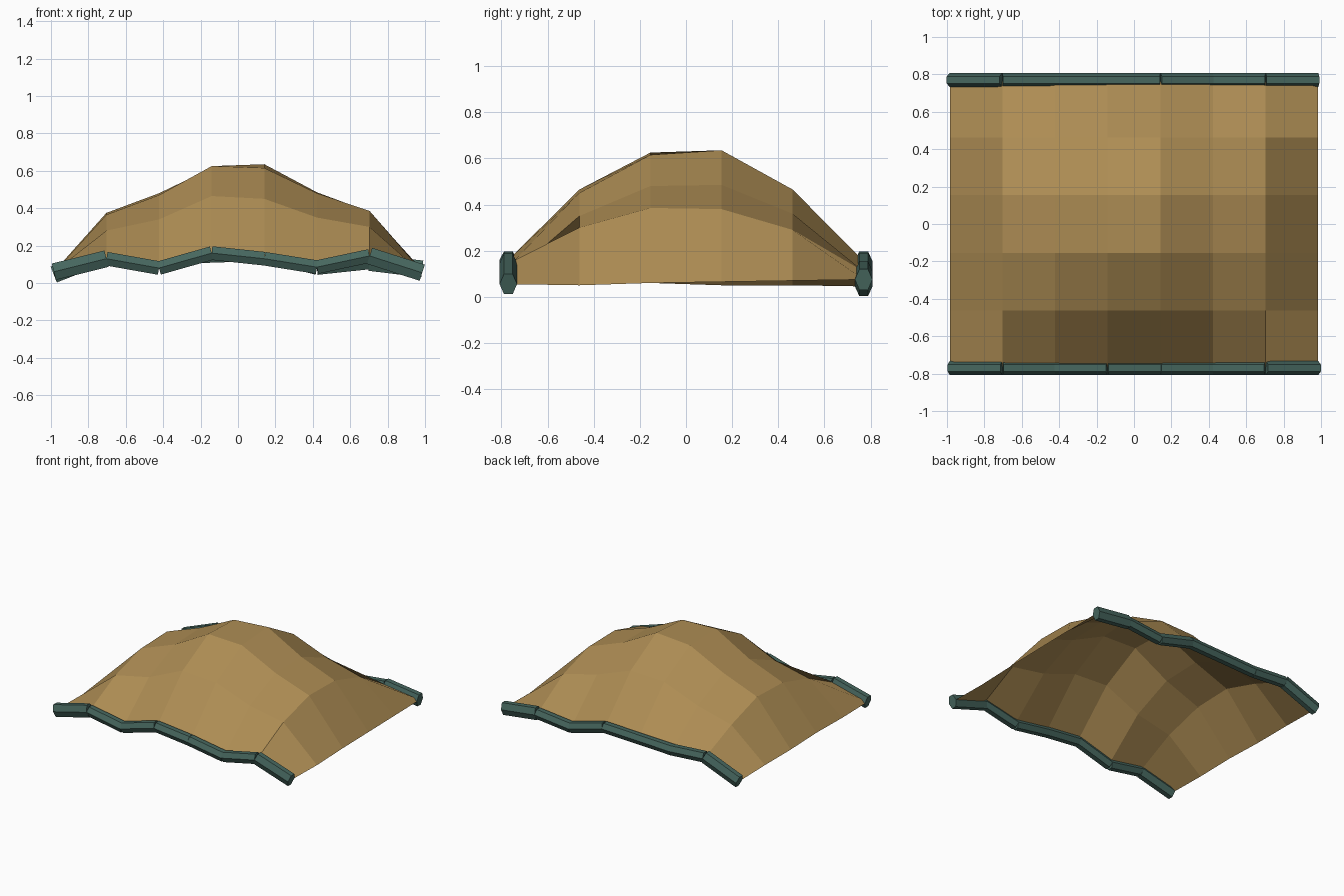
import bpy
import bmesh
import math
from mathutils import Vector

default_cube = bpy.data.objects.get("Cube")
if default_cube:
    bpy.data.objects.remove(default_cube, do_unlink=True)

HALF_X, HALF_Y = 0.985, 0.77
COLUMNS, ROWS = 7, 5

# Drape heights, one row per grid line from front to back, left to right in x
FRONT_EDGE = [.06, .13, .08, .16, .13, .085, .145, .055]
BACK_EDGE = [.045, .155, .135, .145, .155, .08, .11, .075]
HEIGHTS = [
    FRONT_EDGE,
    [.055, .28, .34, .465, .45, .35, .30, .05],
    [.06, .365, .47, .625, .615, .48, .385, .06],
    [.05, .375, .48, .615, .635, .485, .38, .065],
    [.05, .28, .35, .455, .465, .36, .29, .07],
    BACK_EDGE,
]


def make_material(name, color):
    material = bpy.data.materials.new(name)
    material.use_nodes = True
    rgba = (*color, 1)
    material.diffuse_color = rgba
    shader = next(n for n in material.node_tree.nodes if n.type == "BSDF_PRINCIPLED")
    shader.inputs["Base Color"].default_value = rgba
    return material


def make_object(name, bm, material):
    mesh = bpy.data.meshes.new(name)
    bm.to_mesh(mesh)
    bm.free()
    mesh.materials.append(material)
    obj = bpy.data.objects.new(name, mesh)
    bpy.context.collection.objects.link(obj)
    return obj


def column_x(i):
    return HALF_X * (2 * i / COLUMNS - 1)


# Canvas sheet: a grid lifted to the drape heights
def build_canvas(material):
    bm = bmesh.new()
    bmesh.ops.create_grid(bm, x_segments=COLUMNS, y_segments=ROWS, size=1)
    for vert in bm.verts:
        column = round((vert.co.x + 1) / 2 * COLUMNS)
        row = round((vert.co.y + 1) / 2 * ROWS)
        vert.co = (column_x(column), vert.co.y * HALF_Y, HEIGHTS[row][column])
    return make_object("canvas_sheet", bm, material)


# Hexagonal bar pieces laid end to end along one edge of the sheet
def build_edge_bar(name, y, heights, material):
    bm = bmesh.new()
    points = [Vector((column_x(i), y, z)) for i, z in enumerate(heights)]
    for i, (start, end) in enumerate(zip(points, points[1:])):
        is_tip = i in (0, COLUMNS - 1)
        half_width, half_height = (0.038, 0.052) if is_tip else (0.038, 0.042)
        along = (end - start).normalized()
        upward = along.cross(Vector((0, 1, 0))) * -1
        rings = []
        for center in (start, end):
            ring = []
            for k in range(6):
                angle = math.tau * k / 6
                offset = Vector((0, math.cos(angle) * half_width, 0))
                offset += upward * math.sin(angle) * half_height
                ring.append(bm.verts.new(center + offset))
            rings.append(ring)
        first, last = rings
        for k in range(6):
            n = (k + 1) % 6
            bm.faces.new((first[k], first[n], last[n], last[k]))
        bm.faces.new(first[::-1])
        bm.faces.new(last)
    bmesh.ops.recalc_face_normals(bm, faces=bm.faces)
    return make_object(name, bm, material)


canvas_tan = make_material("canvas_tan", (0.42, 0.265, 0.088))
bar_green = make_material("bar_green", (0.062, 0.135, 0.113))

build_canvas(canvas_tan)
build_edge_bar("front_edge_bar", -HALF_Y, FRONT_EDGE, bar_green)
build_edge_bar("back_edge_bar", HALF_Y, BACK_EDGE, bar_green)
